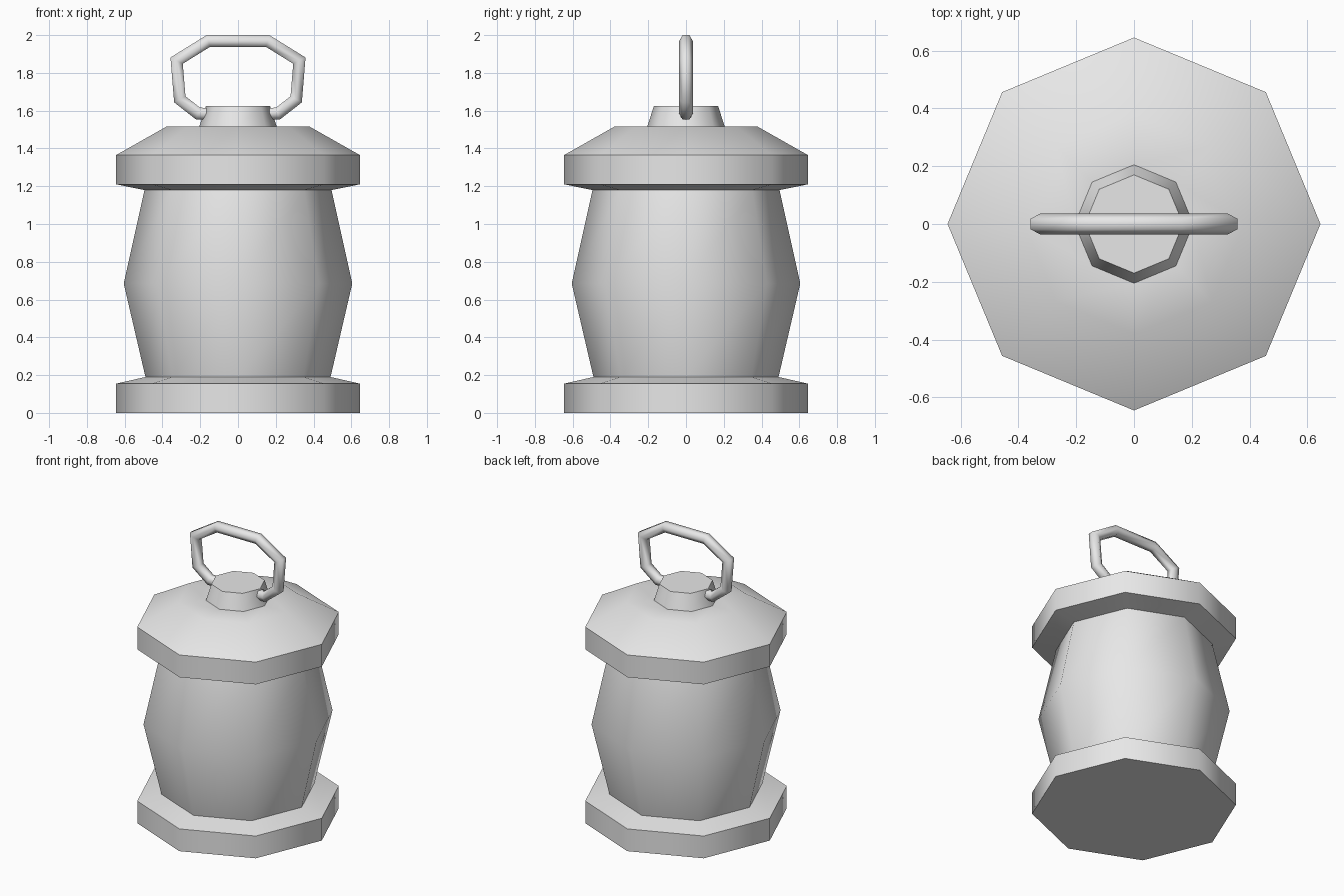
import bpy, bmesh, math
from mathutils import Vector

cube = bpy.data.objects.get("Cube")
if cube:
    bpy.data.objects.remove(cube, do_unlink=True)

SIDES = 8
TUBE_SIDES = 6

metal = bpy.data.materials.new("grey metal")
metal.use_nodes = True
GREY = (0.8, 0.8, 0.8, 1)
metal.diffuse_color = GREY
metal.node_tree.nodes["Principled BSDF"].inputs["Base Color"].default_value = GREY


def skin(name, rings, cap_start, cap_end, angle):
    """Join successive rings of points into a smooth-shaded shell."""
    bm = bmesh.new()
    loops = [[bm.verts.new(p) for p in ring] for ring in rings]
    n = len(loops[0])
    for a, b in zip(loops, loops[1:]):
        for i in range(n):
            j = (i + 1) % n
            bm.faces.new((a[i], a[j], b[j], b[i]))
    if cap_start:
        bm.faces.new(loops[0][::-1])
    if cap_end:
        bm.faces.new(loops[-1])
    mesh = bpy.data.meshes.new(name)
    bm.to_mesh(mesh)
    bm.free()
    mesh.materials.append(metal)
    obj = bpy.data.objects.new(name, mesh)
    bpy.context.collection.objects.link(obj)
    bpy.ops.object.select_all(action='DESELECT')
    obj.select_set(True)
    bpy.context.view_layer.objects.active = obj
    bpy.ops.object.shade_smooth_by_angle(angle=math.radians(angle))
    return obj


def lathe(name, profile, cap_start=False, cap_end=False):
    """Turn a (radius, height) profile into an eight-sided shell."""
    turns = [2 * math.pi * i / SIDES for i in range(SIDES)]
    rings = [[(r * math.cos(t), r * math.sin(t), z) for t in turns] for r, z in profile]
    return skin(name, rings, cap_start, cap_end, 50)


# Turned parts, bottom to top
lathe("base", [(0.645, 0), (0.645, 0.155), (0.49, 0.19)], cap_start=True)
lathe("body", [(0.49, 0.19), (0.605, 0.685), (0.495, 1.18)])
lathe("roof", [(0.495, 1.18), (0.645, 1.21), (0.645, 1.365), (0.38, 1.515), (0.205, 1.515)])
lathe("cap", [(0.205, 1.515), (0.17, 1.625)], cap_end=True)

# Carrying handle: mirrored path swept with a hexagonal, mitred section
half = [(0.15, 1.583), (0.212, 1.585), (0.308, 1.66), (0.325, 1.865), (0.157, 1.969)]
path = [Vector((x, 0, z)) for x, z in half]
path += [Vector((-p.x, 0, p.z)) for p in reversed(path)]
radius = 0.036
across = Vector((0, 1, 0))
rings = []
for i, p in enumerate(path):
    before = (p - path[max(i - 1, 0)]).normalized()
    after = (path[min(i + 1, len(path) - 1)] - p).normalized()
    along = (before + after).normalized()
    side = along.cross(across)
    stretch = 1 / max(along.dot(after), along.dot(before))
    turns = [2 * math.pi * k / TUBE_SIDES for k in range(TUBE_SIDES)]
    rings.append([p + across * radius * math.cos(t) - side * radius * stretch * math.sin(t)
                  for t in turns])
handle = skin("handle", rings, True, True, 65)

# Make the handle faces point outward
bm = bmesh.new()
bm.from_mesh(handle.data)
bmesh.ops.recalc_face_normals(bm, faces=bm.faces)
bm.to_mesh(handle.data)
bm.free()
